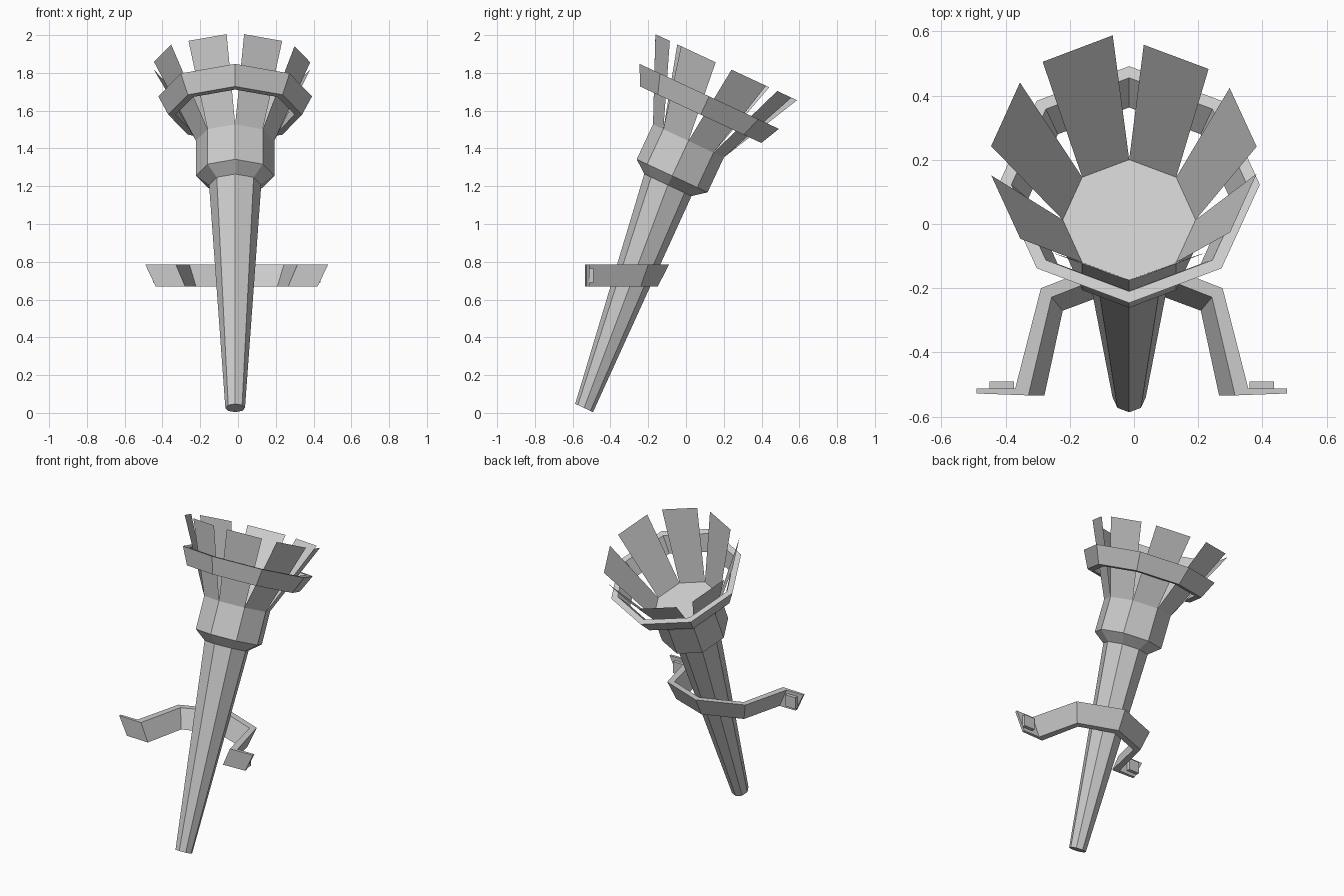
import bpy, bmesh, math
from mathutils import Matrix, Vector

if "Cube" in bpy.data.objects:
    bpy.data.objects.remove(bpy.data.objects["Cube"])

# The torch head's own frame: origin at the bowl rim, leaning back 25 degrees
FRAME = Matrix.Translation((-0.015, 0.013, 1.44)) @ Matrix.Rotation(math.radians(-25), 4, 'X')
BRACKET_X = -0.007


def finish(name, bm, recalc=True):
    if recalc:
        bmesh.ops.recalc_face_normals(bm, faces=bm.faces[:])
    mesh = bpy.data.meshes.new(name)
    bm.to_mesh(mesh)
    bm.free()
    ob = bpy.data.objects.new(name, mesh)
    bpy.context.collection.objects.link(ob)
    return ob


def loft(name, rings, caps=True, loop=False):
    """Skin a list of equally sized closed rings of points."""
    bm = bmesh.new()
    rows = [[bm.verts.new(p) for p in ring] for ring in rings]
    pairs = list(zip(rows, rows[1:] + rows[:1])) if loop else list(zip(rows, rows[1:]))
    n = len(rows[0])
    for a, b in pairs:
        for i in range(n):
            j = (i + 1) % n
            bm.faces.new((a[i], a[j], b[j], b[i]))
    if caps and not loop:
        bm.faces.new(rows[0])
        bm.faces.new(rows[-1])
    return finish(name, bm)


def polar(r, deg, h, shift=0.0):
    """Point in the head frame; 0 degrees is the front, positive towards +x."""
    t = math.radians(deg)
    return FRAME @ Vector((r * math.sin(t), -r * math.cos(t) + shift, h))


def octagon(r, h, shift=0.0):
    return [polar(r, 45 * i, h, shift) for i in range(8)]


# Tapered handle and bowl
loft("handle", [octagon(0.052, -1.515, 0.097), octagon(0.138, -0.258)])
loft("bowl", [octagon(0.138, -0.258), octagon(0.207, -0.204), octagon(0.207, 0)])

# Flared crown slats, one per side of the bowl; three on the left reach wider
bm = bmesh.new()
for i in range(8):
    a = 45 * i
    r = 0.433 if i in (4, 5, 6) else 0.40
    pts = (polar(0.207, a, 0), polar(0.207, a + 45, 0),
           polar(r, a + 38.5, 0.438), polar(r, a + 6.8, 0.438))
    bm.faces.new([bm.verts.new(p) for p in pts])
finish("crown_slats", bm, recalc=False)

# Flared octagonal hoop around the slats
loft("crown_hoop", [octagon(0.407, 0.26), octagon(0.354, 0.153),
                    octagon(0.315, 0.153), octagon(0.367, 0.26)], loop=True)

# Wall bracket: half paths for the four edges of the band, mirrored in x
TOP, BOTTOM = 0.785, 0.668
edges = [
    (TOP, [(0, -0.09), (0.283, -0.20), (0.363, -0.512), (0.484, -0.512)]),
    (BOTTOM, [(0, -0.15), (0.245, -0.24), (0.312, -0.512), (0.428, -0.512)]),
    (BOTTOM, [(0, -0.19), (0.215, -0.27), (0.272, -0.534), (0.428, -0.528)]),
    (TOP, [(0, -0.13), (0.25, -0.228), (0.322, -0.534), (0.484, -0.528)]),
]
sections = []
for k in range(-3, 4):
    side = -1 if k < 0 else 1
    sections.append([(BRACKET_X + side * path[abs(k)][0], path[abs(k)][1], z)
                     for z, path in edges])
loft("wall_bracket", sections)

# Small blocks on the back of the bracket's end plates
for side, label in ((-1, "left"), (1, "right")):
    bm = bmesh.new()
    bmesh.ops.create_cube(bm, size=1, matrix=Matrix.Translation(
        (BRACKET_X + side * 0.405, -0.503, 0.727)) @ Matrix.Diagonal((0.075, 0.026, 0.075, 1)))
    finish("bracket_block_" + label, bm)
